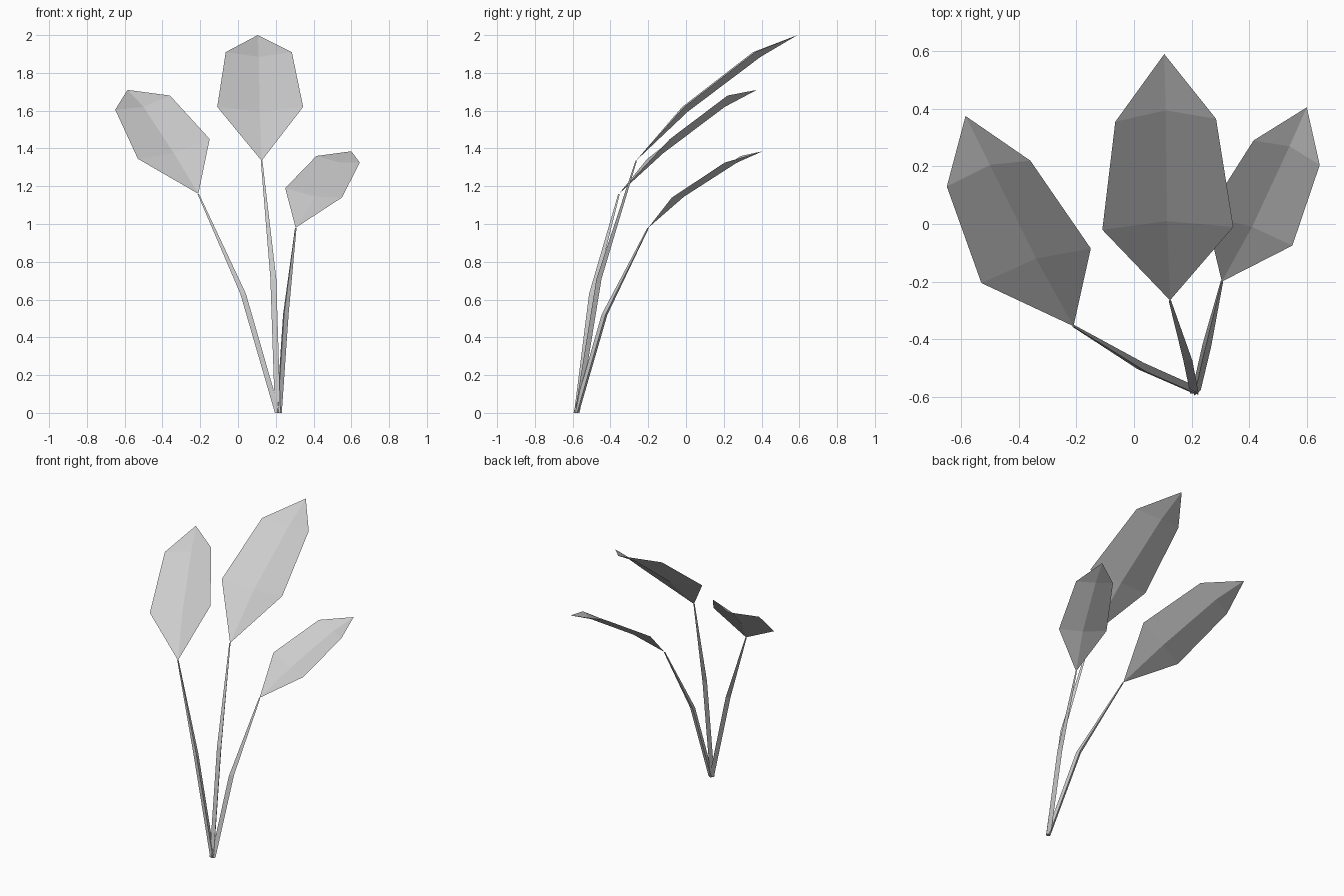
import bpy
import bmesh
from math import sin, cos, pi
from mathutils import Vector

cube = bpy.data.objects.get("Cube")
if cube:
    bpy.data.objects.remove(cube, do_unlink=True)

grey = bpy.data.materials.new("plain_grey")
grey.use_nodes = True
tone = (0.6, 0.6, 0.6, 1)
grey.diffuse_color = tone
grey.node_tree.nodes["Principled BSDF"].inputs["Base Color"].default_value = tone


def finish(name, bm):
    mesh = bpy.data.meshes.new(name)
    bm.to_mesh(mesh)
    bm.free()
    mesh.materials.append(grey)
    bpy.context.collection.objects.link(bpy.data.objects.new(name, mesh))


def leaf(name, base, left, rib, right, tip):
    """Folded blade: two panels of three faces sharing a sunken rib."""
    bm = bmesh.new()
    b, t = bm.verts.new(base), bm.verts.new(tip)
    l, m, r = ([bm.verts.new(p) for p in side] for side in (left, rib, right))
    for a, c in ((l, m), (m, r)):
        bm.faces.new((b, c[0], a[0]))
        bm.faces.new((a[0], c[0], c[1], a[1]))
        bm.faces.new((a[1], c[1], t))
    finish(name, bm)


def stem(name, path, radii, turn):
    """Three-sided stalk tapering along a bent path."""
    bm = bmesh.new()
    rings = []
    for p, rad in zip(path, radii):
        angles = [turn + pi / 2 + k * 2 * pi / 3 for k in range(3)]
        rings.append([bm.verts.new(Vector(p) + Vector((cos(a), sin(a), 0)) * rad)
                      for a in angles])
    for low, high in zip(rings, rings[1:]):
        for k in range(3):
            n = (k + 1) % 3
            bm.faces.new((low[k], low[n], high[n], high[k]))
    bm.faces.new(rings[0][::-1])
    bm.faces.new(rings[-1])
    finish(name, bm)


# Each plant shoot: stalk foot, bend and turn, then the blade on its end
shoots = {
    "right": dict(
        foot=(0.212, -0.58, 0), bend=(0.03, -0.5, 0.63), turn=-0.3,
        base=(-0.21, -0.355, 1.16), tip=(-0.585, 0.375, 1.71),
        left=[(-0.53, -0.205, 1.345), (-0.65, 0.13, 1.605)],
        rib=[(-0.34, -0.12, 1.375), (-0.5, 0.205, 1.62)],
        right=[(-0.15, -0.085, 1.45), (-0.36, 0.22, 1.68)]),
    "middle": dict(
        foot=(0.21, -0.58, 0), bend=(0.187, -0.465, 0.71), turn=0,
        base=(0.125, -0.265, 1.335), tip=(0.105, 0.59, 2.0),
        left=[(-0.11, -0.02, 1.62), (-0.065, 0.355, 1.91)],
        rib=[(0.115, 0.01, 1.595), (0.11, 0.395, 1.885)],
        right=[(0.345, -0.01, 1.62), (0.285, 0.365, 1.91)]),
    "left": dict(
        foot=(0.215, -0.58, 0), bend=(0.25, -0.43, 0.52), turn=0.7,
        base=(0.305, -0.2, 0.98), tip=(0.6, 0.405, 1.385),
        left=[(0.25, 0.03, 1.19), (0.415, 0.29, 1.36)],
        rib=[(0.41, -0.01, 1.145), (0.54, 0.27, 1.325)],
        right=[(0.55, -0.075, 1.14), (0.645, 0.205, 1.325)]),
}

for side, s in shoots.items():
    stem(side + "_stem", (s["foot"], s["bend"], s["base"]),
         (0.017, 0.018, 0.005), s["turn"])
    leaf(side + "_leaf", s["base"], s["left"], s["rib"], s["right"], s["tip"])
